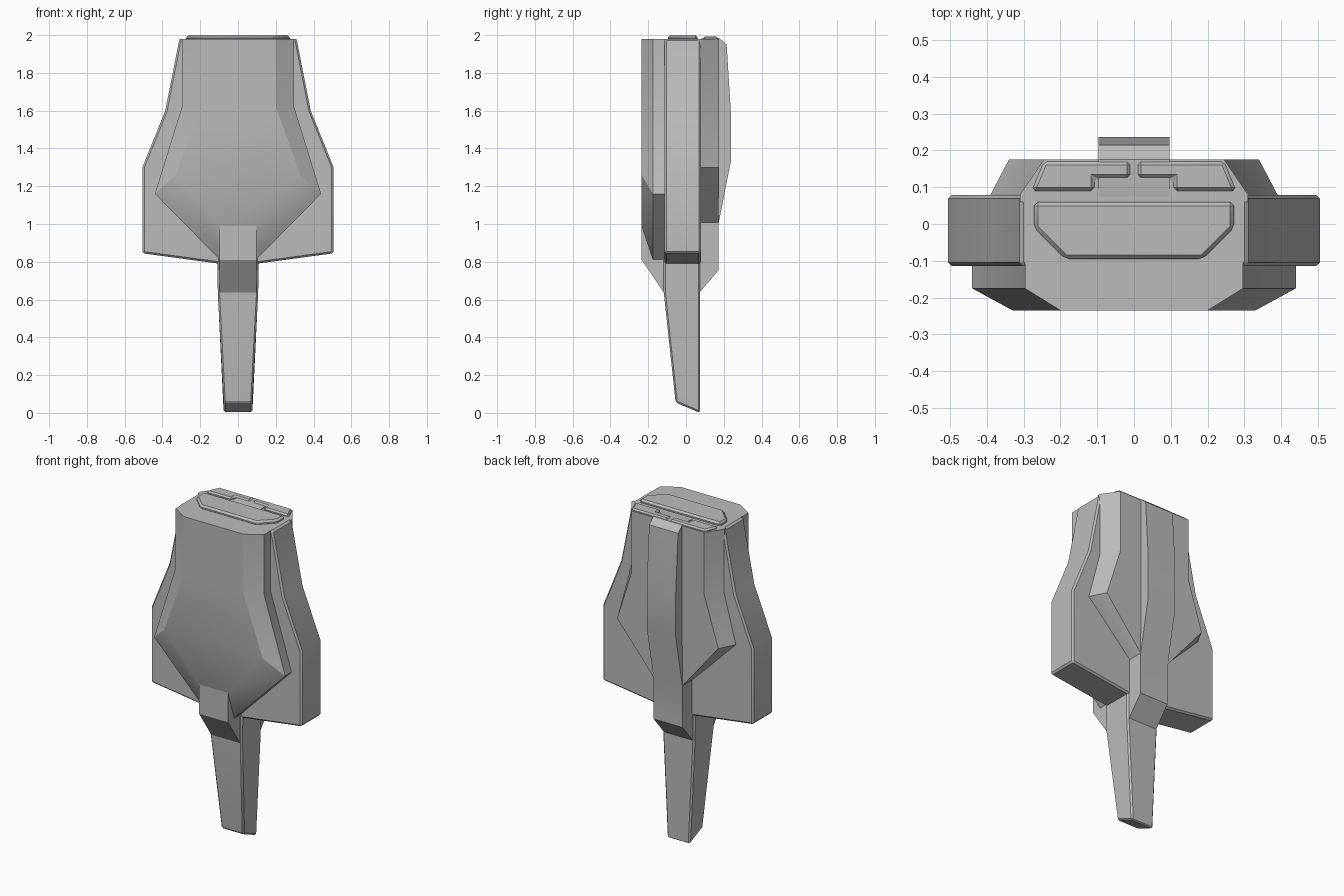
import bpy, bmesh

if "Cube" in bpy.data.objects:
    bpy.data.objects.remove(bpy.data.objects["Cube"])

grey = bpy.data.materials.new("plain_grey")
grey.diffuse_color = (0.5, 0.5, 0.5, 1)
grey.use_nodes = True
grey.node_tree.nodes["Principled BSDF"].inputs["Base Color"].default_value = grey.diffuse_color


def finish(name, bm, bevel=0.0, angle=30):
    """Turn a bmesh into a finished, optionally bevelled object."""
    bmesh.ops.recalc_face_normals(bm, faces=bm.faces)
    me = bpy.data.meshes.new(name)
    bm.to_mesh(me)
    bm.free()
    me.materials.append(grey)
    ob = bpy.data.objects.new(name, me)
    bpy.context.collection.objects.link(ob)
    bpy.ops.object.select_all(action='DESELECT')
    ob.select_set(True)
    bpy.context.view_layer.objects.active = ob
    if bevel:
        mod = ob.modifiers.new("edge_bevel", 'BEVEL')
        mod.width = bevel
        mod.segments = 1
        mod.limit_method = 'ANGLE'
        mod.angle_limit = 0.7
        bpy.ops.object.modifier_apply(modifier=mod.name)
    bpy.ops.object.shade_smooth_by_angle(angle=angle * 0.01745)
    return ob


def extrude(name, pts, axis, lo, hi, bevel=0.0):
    """Extrude a 2D profile along an axis ('x': pts are y,z; 'y': x,z; 'z': x,y)."""
    place = {'x': lambda p, d: (d, p[0], p[1]),
             'y': lambda p, d: (p[0], d, p[1]),
             'z': lambda p, d: (p[0], p[1], d)}[axis]
    bm = bmesh.new()
    a = [bm.verts.new(place(p, lo)) for p in pts]
    b = [bm.verts.new(place(p, hi)) for p in pts]
    n = len(pts)
    bm.faces.new(a)
    bm.faces.new(b[::-1])
    for i in range(n):
        bm.faces.new((a[i], a[(i + 1) % n], b[(i + 1) % n], b[i]))
    return finish(name, bm, bevel)


def loft(name, half_rings, bevel=0.0, angle=30):
    """Join half cross-sections, mirrored in x, into a closed solid."""
    bm = bmesh.new()
    rings = []
    for half in half_rings:
        full = half + [(-x, y, z) for x, y, z in reversed(half)]
        rings.append([bm.verts.new(p) for p in full])
    n = len(rings[0])
    for r, s in zip(rings, rings[1:]):
        for i in range(n):
            bm.faces.new((r[i], r[(i + 1) % n], s[(i + 1) % n], s[i]))
    bm.faces.new(rings[0])
    bm.faces.new(rings[-1])
    return finish(name, bm, bevel, angle)


def mirrored(half):
    return half + [(-x, y) for x, y in reversed(half)]


# broad middle slab
extrude("middle_body", mirrored([(0.31, 1.98), (0.385, 1.6), (0.506, 1.3),
                                 (0.506, 0.845), (0.1, 0.79)]),
        'y', -0.114, 0.079, 0.01)

# faceted front shell
loft("front_shell", [
    [(0.297, -0.10, 1.98), (0.297, -0.175, 1.98), (0.2, -0.235, 1.98)],
    [(0.297, -0.10, 1.62), (0.297, -0.175, 1.62), (0.2, -0.235, 1.62)],
    [(0.44, -0.10, 1.16), (0.44, -0.175, 1.16), (0.33, -0.235, 1.26)],
    [(0.095, -0.10, 0.81), (0.095, -0.175, 0.81), (0.095, -0.235, 0.99)]])

# faceted rear shell
loft("rear_shell", [
    [(0.31, 0.06, 1.98), (0.31, 0.08, 1.98), (0.245, 0.175, 1.98)],
    [(0.31, 0.06, 1.6), (0.31, 0.08, 1.6), (0.245, 0.175, 1.6)],
    [(0.39, 0.06, 1.3), (0.39, 0.08, 1.3), (0.34, 0.175, 1.3)],
    [(0.09, 0.06, 1.0), (0.09, 0.08, 1.0), (0.09, 0.172, 1.0)]])

# front keel and rear spine
extrude("front_keel", [(-0.05, 1.0), (-0.2345, 1.0), (-0.2345, 0.81),
                       (-0.112, 0.63), (-0.05, 0.63)], 'x', -0.097, 0.097)
extrude("rear_spine", [(0.05, 1.975), (0.1, 1.985), (0.175, 1.985), (0.215, 1.95),
                       (0.237, 1.6), (0.237, 1.33), (0.172, 1.0),
                       (0.172, 0.755), (0.07, 0.635), (0.05, 0.635)],
        'x', -0.097, 0.097)

# tapered lower blade
loft("lower_blade", [
    [(0.11, 0.074, 0.9), (0.11, -0.118, 0.9)],
    [(0.107, 0.074, 0.64), (0.107, -0.118, 0.64)],
    [(0.076, 0.074, 0.0), (0.076, -0.055, 0.055)]], 0.009)

# raised plates on the top face
extrude("top_plate", mirrored([(0.272, 0.06), (0.272, -0.01), (0.187, -0.095)]),
        'z', 1.97, 2.0, 0.011)
notch = [(0.278, 0.09), (0.108, 0.09), (0.108, 0.125),
         (0.01, 0.125), (0.01, 0.17), (0.245, 0.17)]
for side, label in ((-1, "left"), (1, "right")):
    extrude(label + "_top_tab", [(side * x, y) for x, y in notch],
            'z', 1.97, 1.993, 0.009)
